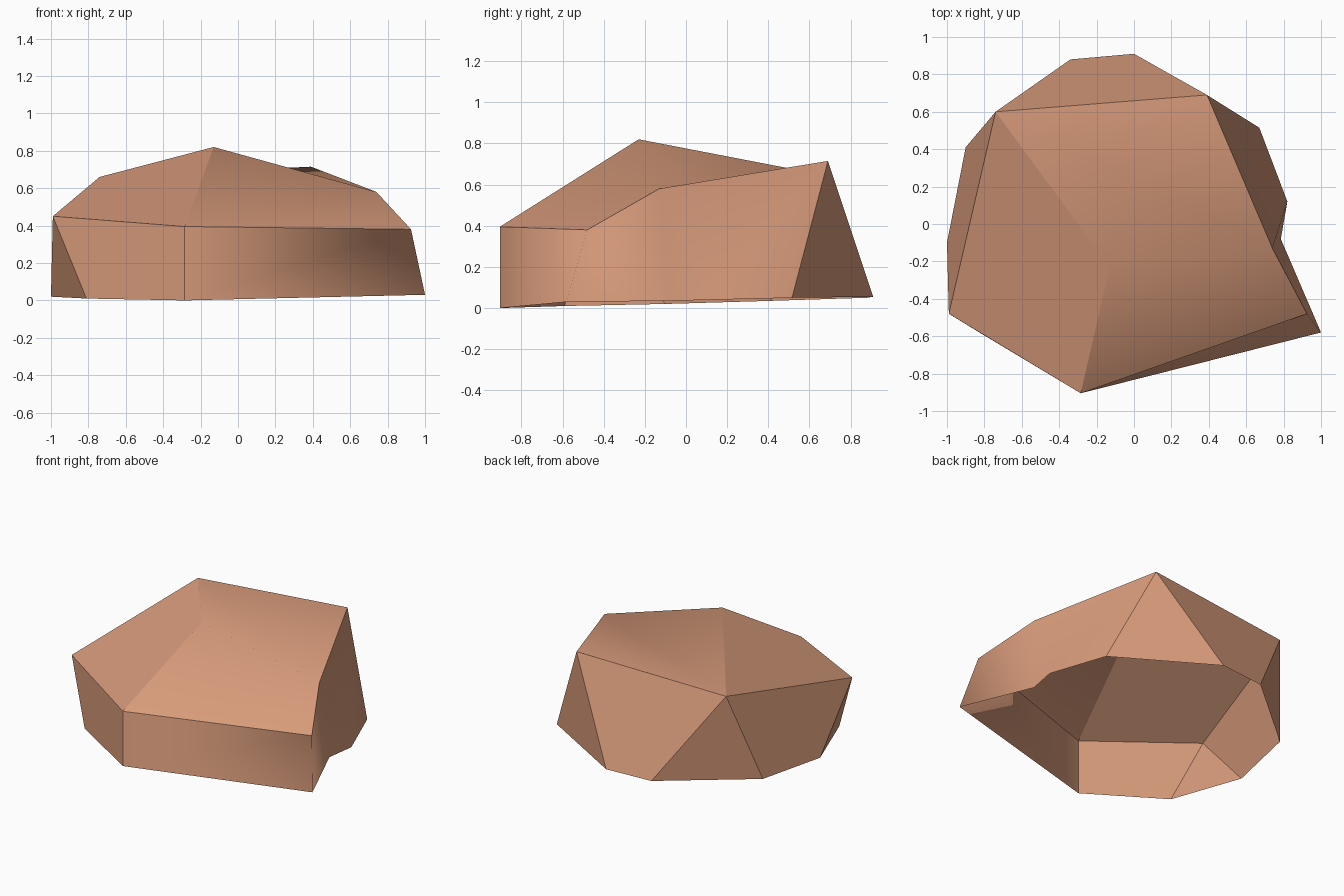
import bpy, bmesh

if "Cube" in bpy.data.objects:
    bpy.data.objects.remove(bpy.data.objects["Cube"])

# Single warm clay colour
clay = bpy.data.materials.new("warm clay")
clay.diffuse_color = (0.68, 0.325, 0.195, 1)
clay.use_nodes = True
clay.node_tree.nodes["Principled BSDF"].inputs["Base Color"].default_value = clay.diffuse_color

# Rock shell: one peak, an upper rim and a ground outline, both clockwise from back left
peak_co = (-0.13, -0.23, 0.82)
rim_co = [(-0.74, 0.60, 0.66), (0.39, 0.69, 0.715), (0.74, -0.13, 0.58),
          (0.925, -0.48, 0.38), (-0.285, -0.905, 0.395), (-0.99, -0.48, 0.45)]
# Ground points grouped under the rim corner they hang from
ground_co = [
    [(-0.90, 0.41, 0.035), (-0.34, 0.88, 0.05)],
    [(0.00, 0.91, 0.055), (0.67, 0.515, 0.05)],
    [(0.82, 0.12, 0.04), (0.785, -0.08, 0.035)],
    [(1.00, -0.58, 0.03)],
    [(-0.285, -0.905, 0.0)],
    [(-0.81, -0.59, 0.01), (-1.00, -0.10, 0.02)],
]
soft_corners = (2, 3)          # right-hand corners blend smoothly

bm = bmesh.new()
peak = bm.verts.new(peak_co)
rim = [bm.verts.new(c) for c in rim_co]
ground = [[bm.verts.new(c) for c in group] for group in ground_co]

# Three large top panels meet at the peak; each folds between alternate rim corners
n = len(rim)
for i in range(0, n, 2):
    bm.faces.new((rim[(i + 2) % n], rim[i + 1], rim[i], peak))

# Side panels and the corner facets between them
for i in range(n):
    j = (i + 1) % n
    bm.faces.new((rim[i], rim[j], ground[j][0], ground[i][-1]))
    if len(ground[i]) == 2:
        bm.faces.new((rim[i], ground[i][1], ground[i][0]))

# Creases everywhere except the right-hand corners and the ridge above them
soft = {rim[k] for k in soft_corners}
rim_set = set(rim)
for f in bm.faces:
    f.smooth = True
for e in bm.edges:
    on_rim = all(v in rim_set for v in e.verts)
    e.smooth = not on_rim and any(v in soft for v in e.verts)

bmesh.ops.recalc_face_normals(bm, faces=bm.faces)
if sum(f.normal.z for f in bm.faces if peak in f.verts) < 0:
    bmesh.ops.reverse_faces(bm, faces=bm.faces)

mesh = bpy.data.meshes.new("rock_shell")
bm.to_mesh(mesh)
bm.free()
mesh.materials.append(clay)
rock = bpy.data.objects.new("rock_shell", mesh)
bpy.context.collection.objects.link(rock)
